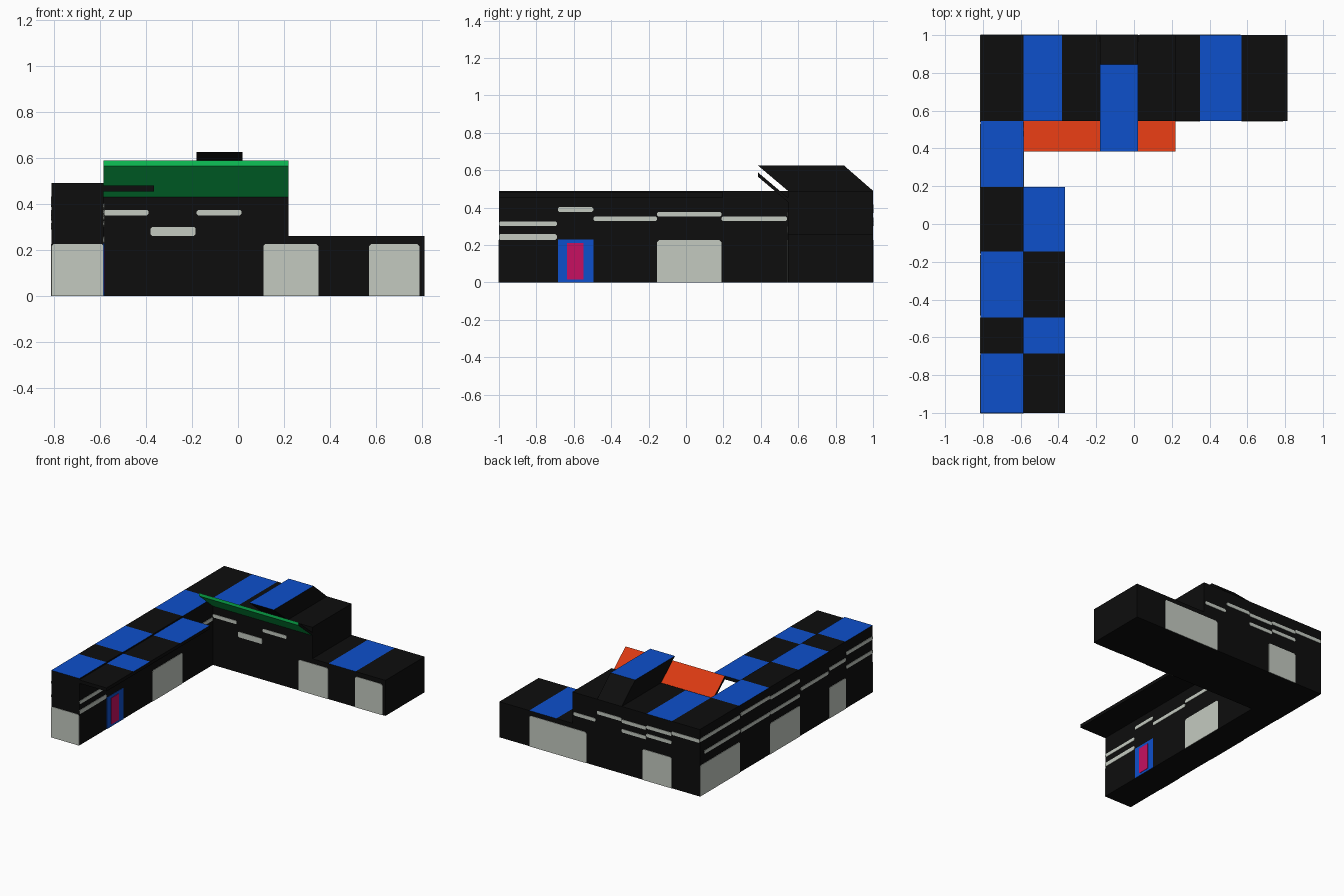
import bpy, bmesh, math
from mathutils import Vector

if "Cube" in bpy.data.objects:
    bpy.data.objects.remove(bpy.data.objects["Cube"])

def material(name, rgb):
    m = bpy.data.materials.new(name)
    m.diffuse_color = (*rgb, 1)
    m.use_nodes = True
    m.node_tree.nodes["Principled BSDF"].inputs["Base Color"].default_value = m.diffuse_color
    return m

BLACK = material("black", (0.004, 0.004, 0.004))
BLUE = material("blue", (0.004, 0.08, 0.60))
GREY = material("pale grey", (0.55, 0.59, 0.53))
ORANGE = material("orange", (0.70, 0.041, 0.006))
GREEN = material("green", (0.004, 0.55, 0.095))
MAGENTA = material("magenta", (0.57, 0.005, 0.12))

def prism(name, outline, step, mats, rule=None):
    """Extrude a closed 3D outline along step; rule picks a material from the face normal."""
    bm = bmesh.new()
    face = bm.faces.new([bm.verts.new(p) for p in outline])
    res = bmesh.ops.extrude_face_region(bm, geom=[face])
    moved = [v for v in res["geom"] if isinstance(v, bmesh.types.BMVert)]
    bmesh.ops.translate(bm, verts=moved, vec=Vector(step))
    bmesh.ops.recalc_face_normals(bm, faces=bm.faces)
    bm.normal_update()
    if rule:
        for f in bm.faces:
            f.material_index = rule(f.normal)
    me = bpy.data.meshes.new(name)
    bm.to_mesh(me)
    bm.free()
    for m in mats:
        me.materials.append(m)
    ob = bpy.data.objects.new(name, me)
    bpy.context.collection.objects.link(ob)
    return ob

def box(name, x0, x1, y0, y1, z0, z1, mats, rule=None):
    return prism(name, [(x0, y0, z0), (x1, y0, z0), (x1, y1, z0), (x0, y1, z0)],
                 (0, 0, z1 - z0), mats, rule)

T = 0.003  # plate thickness

def plate(name, side, pos, u0, u1, z0, z1, mat, r=0.0, r_low=0.0, t=T):
    """Thin wall plate on a face pointing along side, with optional clipped corners."""
    pts = []
    for u, z, su, sz, c in ((u0, z0, 1, 1, r_low), (u1, z0, -1, 1, r_low),
                            (u1, z1, -1, -1, r), (u0, z1, 1, -1, r)):
        if c:
            pair = [(u, z + sz * c), (u + su * c, z)]
            pts += pair if su * sz > 0 else pair[::-1]
        else:
            pts.append((u, z))
    sgn = -1 if side[0] == "-" else 1
    if side[1] == "y":
        prism(name, [(u, pos, z) for u, z in pts], (0, sgn * t, 0), [mat])
    else:
        prism(name, [(pos, u, z) for u, z in pts], (sgn * t, 0, 0), [mat])

XL, XI, XC, XM, XR = -0.812, -0.585, -0.365, 0.22, 0.812
YF = 0.545
up = lambda n: 1 if n.z > 0.9 else 0

# Side wing: checkered roof cells along its length
ys = [-1, -0.685, -0.495, -0.145, 0.197, YF]
for i, (a, b) in enumerate(zip(ys, ys[1:])):
    box("wing_bay", XL, XI, a, b, 0, 0.49, [BLACK, BLUE if i % 2 == 0 else BLACK], up)
    if i < 4:
        box("canopy_panel", XI, XC, a, b, 0.455, 0.48,
            [BLACK, BLUE if i % 2 else BLACK], up)

# Main rear block and the low extension
for name, a, b, h, col in (("main_corner", XL, XI, 0.49, BLACK),
                           ("main_bay", XI, -0.38, 0.49, BLUE),
                           ("main_hall", -0.38, XM, 0.49, BLACK),
                           ("low_link", XM, 0.35, 0.26, BLACK),
                           ("low_bay", 0.35, 0.57, 0.26, BLUE),
                           ("low_end", 0.57, XR, 0.26, BLACK)):
    box(name, a, b, YF, 1, 0, h, [BLACK, col], up)

# Raised roof box with an overhanging front
prism("raised_roof", [(-0.18, y, z) for y, z in
      ((0.385, 0.625), (0.845, 0.625), (1, 0.49), (YF, 0.49))],
      (0.2, 0, 0), [BLACK, BLUE], up)

# Tilted awning: orange above, green below, black ends
def awning_rule(n):
    if abs(n.x) > 0.9:
        return 2
    return 0 if n.z > 0.3 else 1
prism("awning", [(XI, y, z) for y, z in
      ((0.385, 0.588), (0.385, 0.565), (YF, 0.43), (YF, 0.453))],
      (XM - XI, 0, 0), [ORANGE, GREEN, BLACK], awning_rule)

# Doors
for side, pos, a, b in (("-y", -1, XL, XI),
                        ("-y", YF, 0.11, 0.35), ("-y", YF, 0.57, 0.79),
                        ("+x", XI, -0.155, 0.19),
                        ("+y", 1, -0.585, -0.35), ("+y", 1, 0.105, 0.565),
                        ("-x", XL, 0.54, 0.995), ("-x", XL, -0.155, 0.19),
                        ("-x", XL, -0.685, -0.495)):
    plate("door", side, pos, a, b, 0, 0.226, GREY, 0.01)
plate("entrance_frame", "+x", XI, -0.685, -0.495, 0, 0.23, BLUE)
plate("entrance_door", "+x", XI + T, -0.635, -0.548, 0.017, 0.21, MAGENTA)

# Strip windows: side, wall position, start, end, centre height, height
strips = (("-y", YF, -0.585, -0.39, 0.362, 0.025), ("-y", YF, -0.38, -0.185, 0.28, 0.04),
          ("-y", YF, -0.18, 0.015, 0.362, 0.025),
          ("+x", XI, -1, -0.69, 0.313, 0.025), ("+x", XI, -1, -0.69, 0.243, 0.03),
          ("+x", XI, -0.685, -0.495, 0.39, 0.025), ("+x", XI, -0.495, -0.155, 0.34, 0.025),
          ("+x", XI, -0.155, 0.19, 0.364, 0.025), ("+x", XI, 0.19, 0.54, 0.34, 0.025),
          ("+y", 1, XL, -0.585, 0.405, 0.025), ("+y", 1, -0.585, -0.38, 0.395, 0.025),
          ("+y", 1, -0.585, -0.38, 0.335, 0.025), ("+y", 1, -0.38, -0.18, 0.385, 0.025),
          ("+y", 1, -0.38, -0.18, 0.315, 0.025), ("+y", 1, -0.18, 0.02, 0.395, 0.025),
          ("+y", 1, 0.03, 0.21, 0.335, 0.025),
          ("-x", XL, 0.54, 1, 0.41, 0.025), ("-x", XL, 0.54, 0.95, 0.305, 0.025),
          ("-x", XL, 0.19, 0.53, 0.42, 0.025), ("-x", XL, 0.19, 0.53, 0.3, 0.025),
          ("-x", XL, -0.155, 0.19, 0.41, 0.025), ("-x", XL, -0.155, 0.19, 0.3, 0.025),
          ("-x", XL, -0.485, -0.165, 0.34, 0.025), ("-x", XL, -0.685, -0.495, 0.36, 0.025),
          ("-x", XL, -1, -0.69, 0.4, 0.025), ("-x", XL, -1, -0.69, 0.3, 0.025))
for side, pos, a, b, zc, h in strips:
    plate("strip_window", side, pos, a, b, zc - h / 2, zc + h / 2, GREY, 0.007, 0.007)
